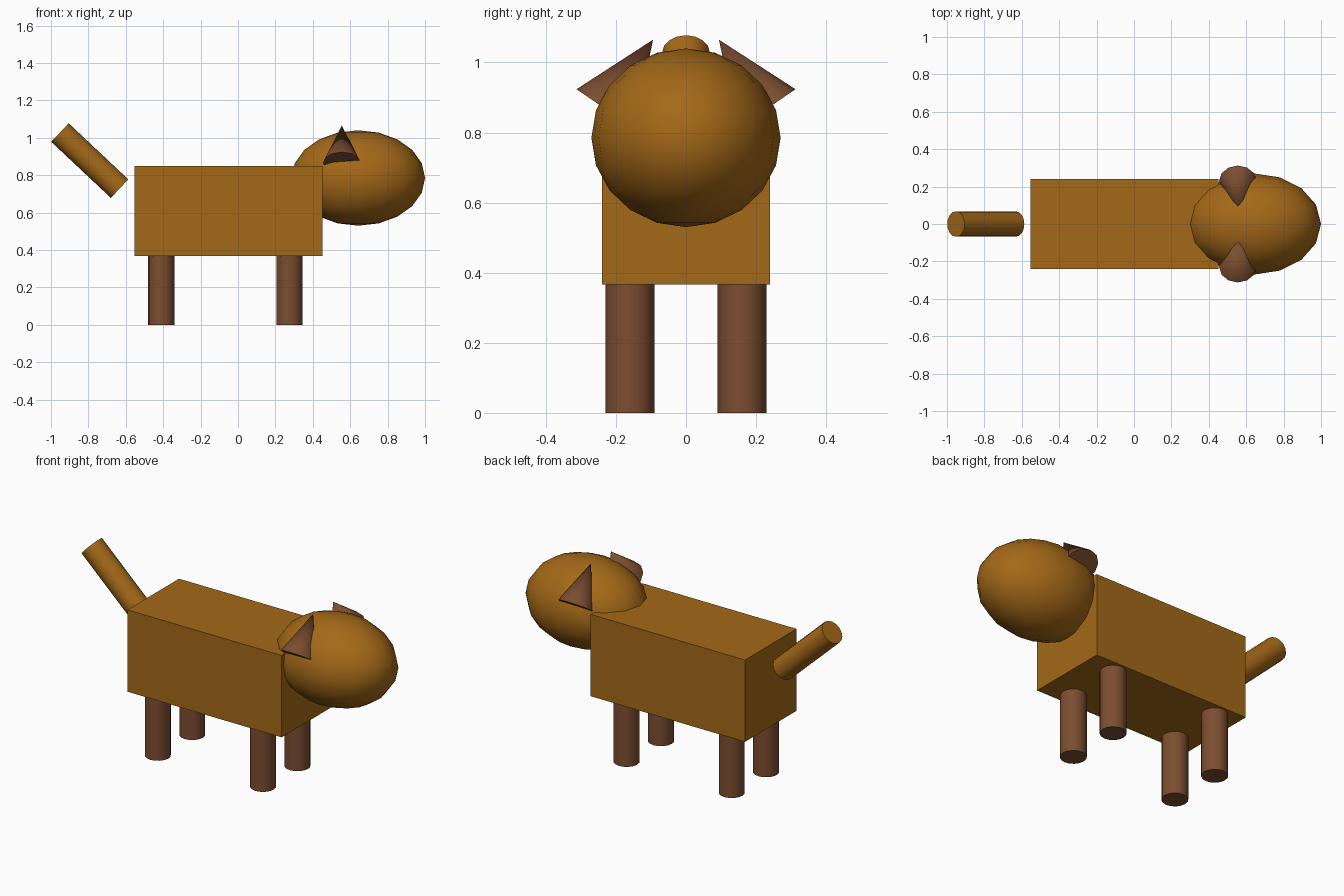
import bpy, math
from mathutils import Vector

if "Cube" in bpy.data.objects:
    bpy.data.objects.remove(bpy.data.objects["Cube"])


def material(name, rgb):
    m = bpy.data.materials.new(name)
    m.diffuse_color = (*rgb, 1)
    m.use_nodes = True
    m.node_tree.nodes["Principled BSDF"].inputs["Base Color"].default_value = m.diffuse_color
    return m


TAN = material("tan_coat", (0.37, 0.14, 0.009))
BROWN = material("dark_brown", (0.20, 0.075, 0.03))


def finish(name, mat, smooth=True):
    ob = bpy.context.object
    ob.name = name
    ob.data.materials.append(mat)
    bpy.ops.object.transform_apply(location=False, rotation=False, scale=True)
    if smooth:
        bpy.ops.object.shade_smooth_by_angle(angle=math.radians(40))
    return ob


def rod(name, mat, start, end, r1, r2, sides=16):
    # tapered or straight rod between two points
    a, b = Vector(start), Vector(end)
    bpy.ops.mesh.primitive_cone_add(vertices=sides, radius1=r1, radius2=r2,
                                    depth=(b - a).length, location=(a + b) / 2)
    bpy.context.object.rotation_euler = (b - a).to_track_quat('Z', 'Y').to_euler()
    return finish(name, mat)


# body
bpy.ops.mesh.primitive_cube_add(size=1, location=(-0.05, 0, 0.608))
bpy.context.object.scale = (1.005, 0.48, 0.482)
finish("body", TAN, smooth=False)

# head
bpy.ops.mesh.primitive_uv_sphere_add(segments=16, ring_count=10, radius=1,
                                     location=(0.643, 0, 0.785))
bpy.context.object.scale = (0.357, 0.27, 0.255)
finish("head", TAN)

# legs and ears, both sides
for side, s in (("right", -1), ("left", 1)):
    for end, x in (("front", 0.275), ("rear", -0.41)):
        rod(f"{end}_{side}_leg", BROWN, (x, s * 0.16, 0), (x, s * 0.16, 0.37), 0.07, 0.07)
    rod(f"{side}_ear", BROWN, (0.555, s * 0.23, 0.867), (0.555, s * 0.094, 1.065),
        0.1, 0, sides=12)

# tail
rod("tail", TAN, (-0.633, 0, 0.728), (-0.952, 0, 1.028), 0.068, 0.068)
